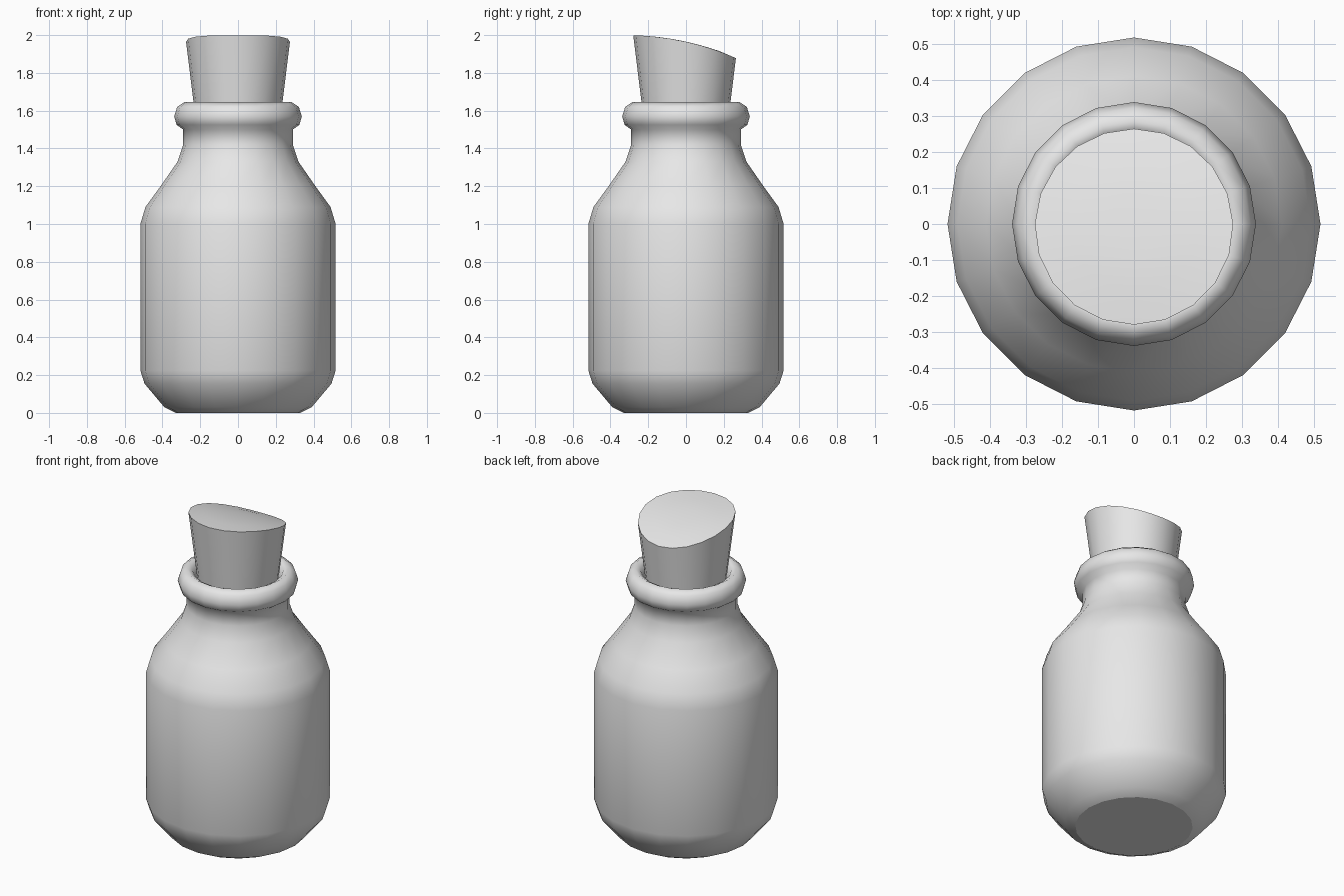
import bpy, bmesh, math

SIDES = 20

cube = bpy.data.objects.get("Cube")
if cube:
    bpy.data.objects.remove(cube, do_unlink=True)

grey = bpy.data.materials.new("light_grey")
grey.use_nodes = True
grey.diffuse_color = (0.8, 0.8, 0.8, 1)
grey.node_tree.nodes["Principled BSDF"].inputs["Base Color"].default_value = (0.8, 0.8, 0.8, 1)


def lathe(name, profile, smooth_angle, lift=None):
    """Turn (radius, z) points around z; the first and last rings are capped.
    lift moves each point of a ring, given its ring number and position."""
    bm = bmesh.new()
    rings = []
    for i, (r, z) in enumerate(profile):
        ring = []
        for k in range(SIDES):
            a = math.tau * k / SIDES
            p = (r * math.cos(a), r * math.sin(a), z)
            ring.append(bm.verts.new(lift(i, p) if lift else p))
        rings.append(ring)
    for lo, hi in zip(rings, rings[1:]):
        for k in range(SIDES):
            n = (k + 1) % SIDES
            bm.faces.new((lo[k], lo[n], hi[n], hi[k]))
    base = bm.faces.new(rings[0][::-1])
    bm.faces.new(rings[-1])
    for edge in base.edges:
        edge.smooth = False
    bmesh.ops.recalc_face_normals(bm, faces=bm.faces)
    mesh = bpy.data.meshes.new(name)
    bm.to_mesh(mesh)
    bm.free()
    mesh.materials.append(grey)
    obj = bpy.data.objects.new(name, mesh)
    bpy.context.collection.objects.link(obj)
    bpy.ops.object.select_all(action='DESELECT')
    obj.select_set(True)
    bpy.context.view_layer.objects.active = obj
    bpy.ops.object.shade_smooth_by_angle(angle=math.radians(smooth_angle))
    return obj


# Bottle: base, straight wall, shoulder, neck, rolled lip and mouth
lathe("bottle", [
    (0.33, 0.0), (0.39, 0.03), (0.495, 0.155), (0.517, 0.225),
    (0.517, 1.0), (0.49, 1.09), (0.41, 1.2), (0.32, 1.33), (0.29, 1.42),
    (0.29, 1.5), (0.325, 1.525), (0.338, 1.57), (0.322, 1.62),
    (0.285, 1.645), (0.255, 1.63), (0.235, 1.59), (0.225, 1.5),
], 70)


# Cork: tapered plug with a gently curved top sloping down to the back
def slope_top(ring, p):
    x, y, z = p
    if ring < 2:
        return p
    top = 1.965 - 0.22 * y - 0.35 * y * y
    grow = 1 + 0.45 * (top - 1.965) if ring == 2 else 1
    return (x * grow, y * grow, top)


lathe("cork", [
    (0.218, 1.5), (0.235, 1.64), (0.275, 1.96), (0.18, 1.96), (0.08, 1.96),
], 40, slope_top)
